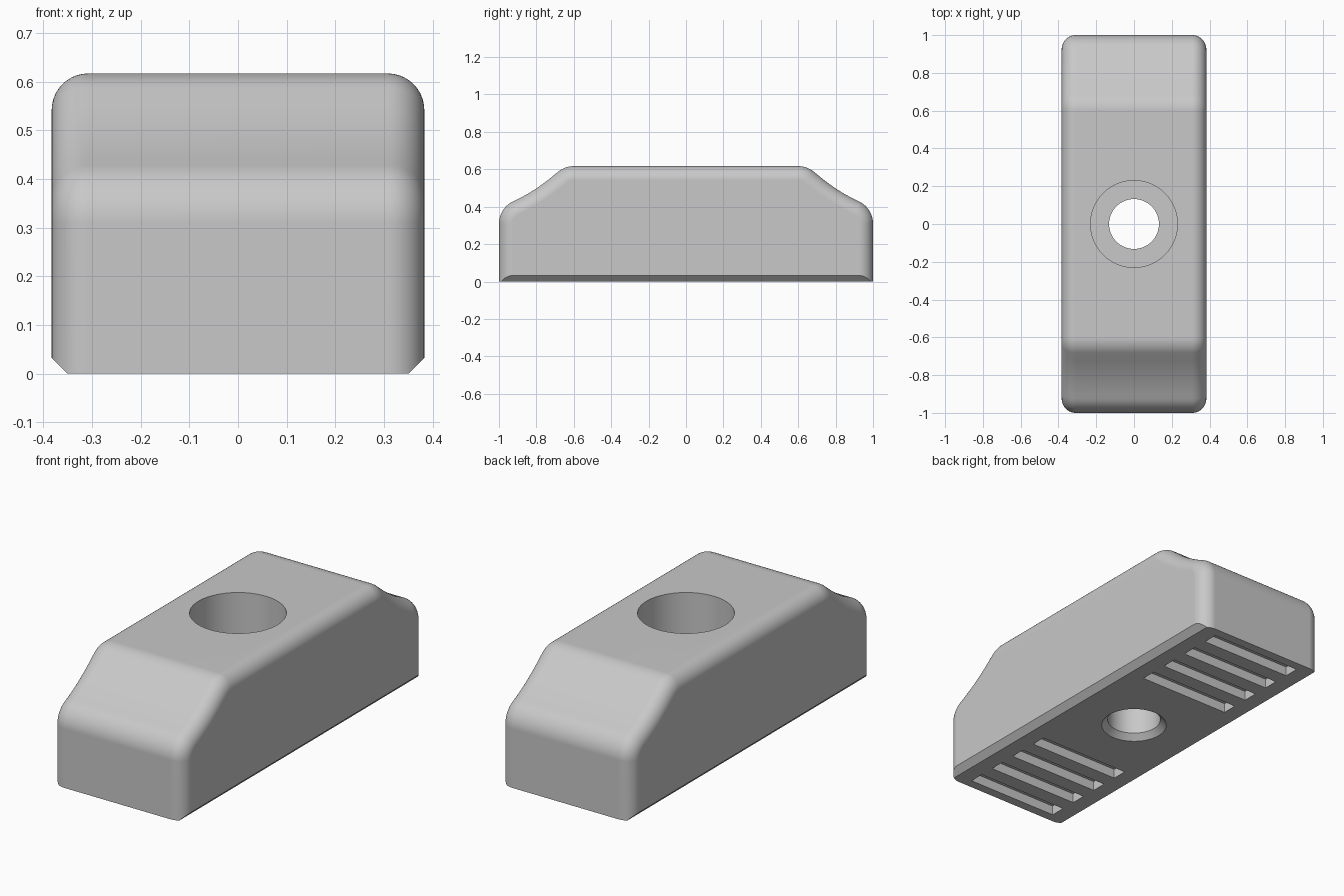
import bpy, bmesh
from math import sin, cos, radians, pi
from mathutils import Matrix

HALF_W, ROUND, CHAMFER, TOP = 0.383, 0.075, 0.032, 0.617

old = bpy.data.objects.get("Cube")
if old:
    bpy.data.objects.remove(old, do_unlink=True)

grey = bpy.data.materials.new("light grey")
grey.use_nodes = True
colour = (0.58, 0.58, 0.58, 1)
grey.diffuse_color = colour
grey.node_tree.nodes["Principled BSDF"].inputs["Base Color"].default_value = colour


def make_object(name, bm):
    bmesh.ops.recalc_face_normals(bm, faces=bm.faces)
    mesh = bpy.data.meshes.new(name)
    bm.to_mesh(mesh)
    bm.free()
    mesh.materials.append(grey)
    obj = bpy.data.objects.new(name, mesh)
    bpy.context.collection.objects.link(obj)
    return obj


def arc(cy, cz, r, start, end, steps=10):
    """Points (y, z, slope angle) along an arc; a negative r bends it inward."""
    angles = [radians(start + (end - start) * i / steps) for i in range(steps + 1)]
    return [(cy - r * sin(a), cz + r * cos(a), a) for a in angles]


# Side profile: upright end, rounded shoulder, hollow ramp, rounded top edge
R = 0.13
shoulder = arc(-1 + R, 0.31, R, 90, 25)
crest = arc(-0.6, TOP - R, R, 42, 0)
y0, z0, a0 = shoulder[-1]
HOLLOW = 0.96
ramp = arc(y0 - HOLLOW * sin(a0), z0 + HOLLOW * cos(a0), -HOLLOW, 25, 42)
half = [(-1, 0, pi / 2)] + shoulder + ramp[1:-1] + crest
profile = half + [(-y, z, -a) for y, z, a in reversed(half)]

# Body: the profile lofted across the width, inset towards both sides
STEPS = 10
side = [(HALF_W - ROUND + ROUND * sin(t), ROUND * (1 - cos(t)))
        for t in (pi / 2 * i / STEPS for i in range(STEPS + 1))]
sections = [(-x, inset) for x, inset in reversed(side)] + side
bm = bmesh.new()
rings = [[bm.verts.new((x, y + inset * sin(a), z - inset * cos(a) * (z > 0)))
          for y, z, a in profile] for x, inset in sections]
n = len(profile)
for r1, r2 in zip(rings, rings[1:]):
    for i in range(n):
        j = (i + 1) % n
        bm.faces.new((r1[i], r1[j], r2[j], r2[i]))
bm.faces.new(rings[0])
bm.faces.new(rings[-1])
body = make_object("clamp_body", bm)


def box(name, size, centre):
    bm = bmesh.new()
    bmesh.ops.create_cube(bm, size=1, matrix=Matrix.Translation(centre) @ Matrix.Diagonal((*size, 1)))
    return make_object(name, bm)


def cone(name, r1, r2, bottom, top):
    bm = bmesh.new()
    bmesh.ops.create_cone(bm, cap_ends=True, segments=64, radius1=r1, radius2=r2,
                          depth=top - bottom,
                          matrix=Matrix.Translation((0, 0, (bottom + top) / 2)))
    return make_object(name, bm)


def edge_wedge(s):
    e = 0.05
    bm = bmesh.new()
    outline = [(HALF_W - CHAMFER - e, -e), (HALF_W + e, CHAMFER + e), (HALF_W + e, -e)]
    face = bm.faces.new([bm.verts.new((s * x, -1.1, z)) for x, z in outline])
    out = bmesh.ops.extrude_face_region(bm, geom=[face])
    bmesh.ops.translate(bm, vec=(0, 2.2, 0),
                        verts=[v for v in out["geom"] if isinstance(v, bmesh.types.BMVert)])
    return make_object("edge_chamfer_cutter", bm)


# Cutters: bottom side chamfers, stepped bolt hole, grip slots
cutters = [edge_wedge(s) for s in (-1, 1)]
cutters += [cone("counterbore_cutter", 0.23, 0.23, 0.27, 0.8),
            cone("bolt_hole_cutter", 0.132, 0.132, -0.1, 0.4),
            cone("hole_chamfer_cutter", 0.192, 0.132, -0.03, 0.03)]
for s in (-1, 1):
    for i in range(4):
        cutters.append(box("grip_slot_cutter", (0.53, 0.08, 0.1), (0, s * (0.43 + 0.16 * i), 0)))

bpy.ops.object.select_all(action='DESELECT')
bpy.context.view_layer.objects.active = body
body.select_set(True)
for cutter in cutters:
    cutter.hide_render = True
    mod = body.modifiers.new("cut", 'BOOLEAN')
    mod.operation, mod.solver, mod.object = 'DIFFERENCE', 'EXACT', cutter
    bpy.ops.object.modifier_apply(modifier=mod.name)
    bpy.data.objects.remove(cutter, do_unlink=True)

# Smooth roundings with crisp cut edges
bpy.ops.object.shade_smooth_by_angle(angle=radians(30))
weighted = body.modifiers.new("even shading", 'WEIGHTED_NORMAL')
weighted.keep_sharp = True
